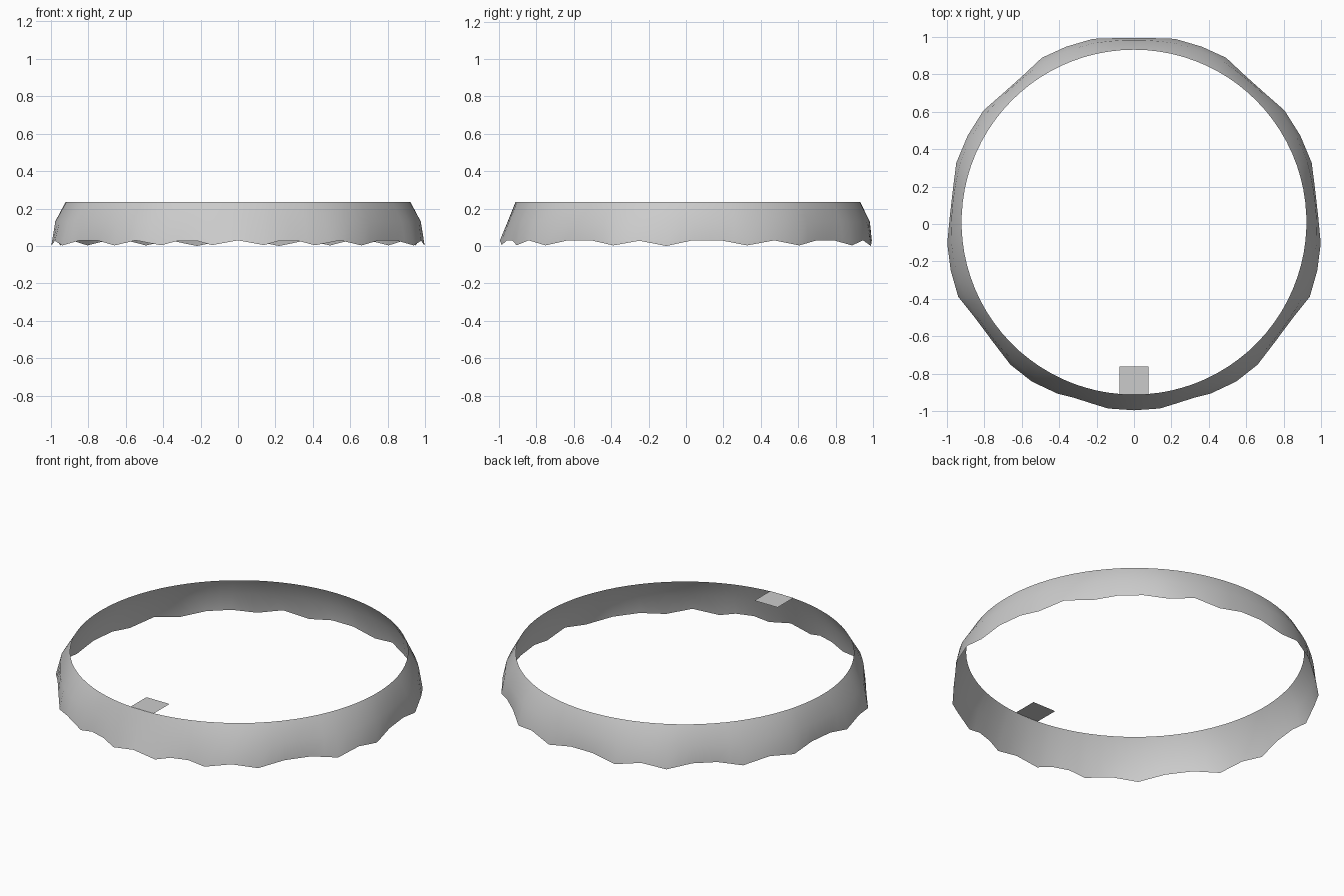
import bpy, bmesh, math
from mathutils import Vector

if "Cube" in bpy.data.objects:
    bpy.data.objects.remove(bpy.data.objects["Cube"])

# Crimped lower edge, right half from front to back: angle, radius, height
half = [(-90, .995, .03), (-82, .995, .005), (-77, .985, .028), (-71, .982, .028),
        (-65.6, .994, .004), (-57, 1.003, .03), (-48.7, 1.0, .003),
        (-40, .982, .03), (-31, .985, .03), (-22.5, 1.016, .003),
        (-14.3, 1.01, .028), (-6, 1.003, 0), (2, .985, .03), (11, .985, .03),
        (19, 1.004, .003), (28, 1.006, .03), (37, 1.007, .003),
        (45, .988, .03), (53, .99, .03), (61, 1.015, .003), (69, 1.014, .03),
        (77.5, 1.013, 0), (86, .996, .03)]
edge = half + [(180 - a, r, z) for a, r, z in reversed(half[1:])]


def polar(a, r, z, cy=0.0):
    a = math.radians(a)
    return Vector((r * math.cos(a), cy + r * math.sin(a), z))


def finish(bm, name):
    bmesh.ops.recalc_face_normals(bm, faces=bm.faces)
    me = bpy.data.meshes.new(name)
    bm.to_mesh(me)
    bm.free()
    ob = bpy.data.objects.new(name, me)
    bpy.context.collection.objects.link(ob)
    return ob


# Skirt wall: crimped edge, bulging middle, round rim; each span halved
bm = bmesh.new()
cols = []
n = len(edge)
for i in range(n):
    a0, r0, z0 = edge[i]
    a1, r1, z1 = edge[(i + 1) % n]
    if i == n - 1:
        a1 += 360
    low0, low1 = polar(a0, r0, z0), polar(a1, r1, z1)
    for t in (0, .5):
        a = a0 + (a1 - a0) * t
        low = low0.lerp(low1, t)
        front = max(0, -math.sin(math.radians(a))) ** 12
        mid_r = .98 - .02 * front + .35 * (low.length - 1.0)
        cols.append([bm.verts.new(p) for p in
                     (low, polar(a, mid_r, .13, .005), polar(a, .921, .236, .01))])
for c, d in zip(cols, cols[1:] + cols[:1]):
    for k in range(2):
        bm.faces.new((c[k], d[k], d[k + 1], c[k + 1]))
wall = finish(bm, "crimped_skirt")
for p in wall.data.polygons:
    p.use_smooth = True

# Flat tab on the front of the rim
bm = bmesh.new()
bm.faces.new([bm.verts.new(p) for p in
              ((-.077, -.91, .236), (.077, -.91, .236), (.077, -.76, .236), (-.077, -.76, .236))])
finish(bm, "rim_tab")
